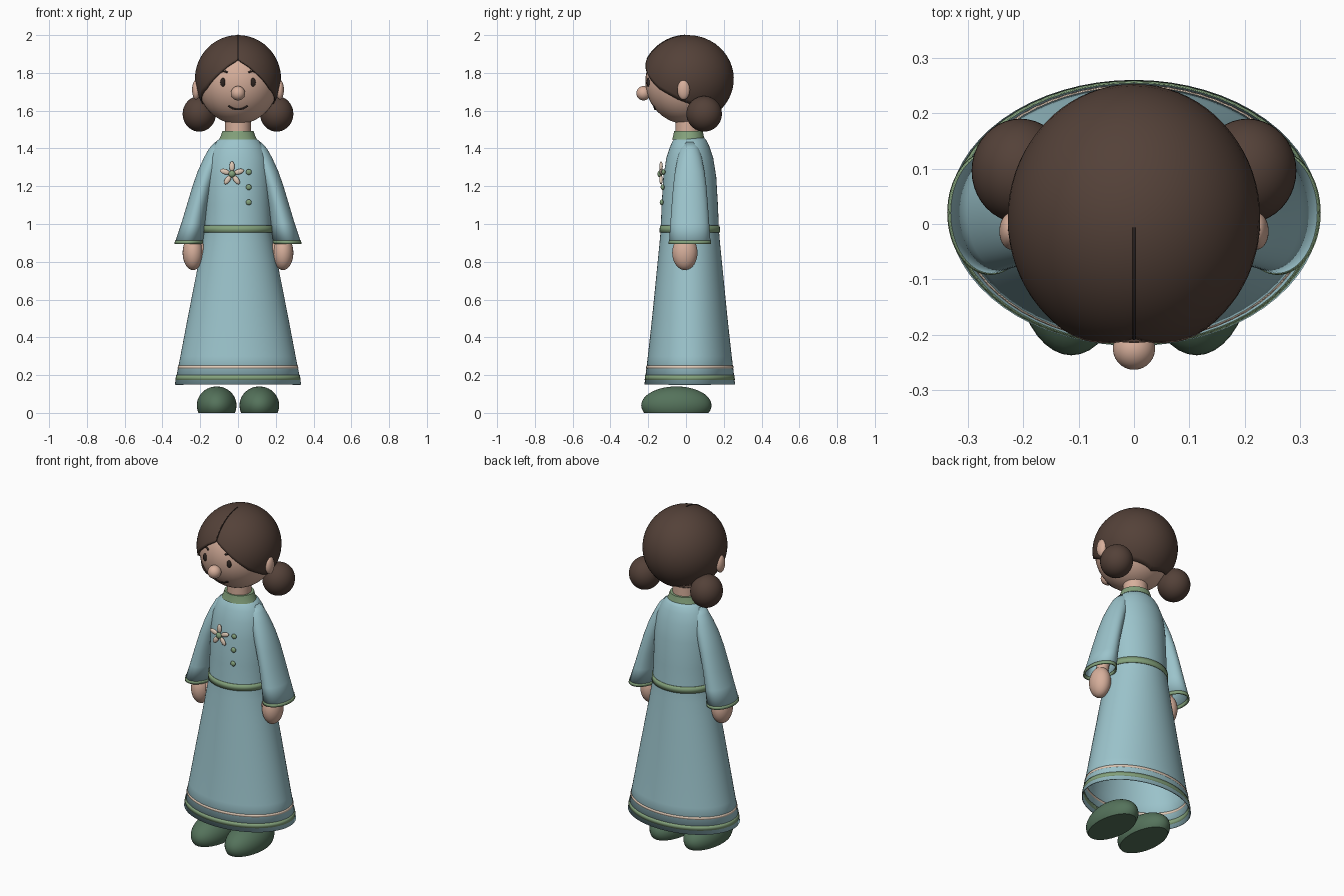
import bpy, bmesh
from math import sin, cos, pi, acos, sqrt, radians
from mathutils import Matrix, Vector

cube = bpy.data.objects.get("Cube")
if cube:
    bpy.data.objects.remove(cube, do_unlink=True)


def material(name, rgb):
    m = bpy.data.materials.new(name)
    m.use_nodes = True
    m.diffuse_color = (*rgb, 1)
    m.node_tree.nodes["Principled BSDF"].inputs["Base Color"].default_value = (*rgb, 1)
    return m


BLUE = material("dress blue", (.33, .55, .60))
SKIN = material("skin", (.68, .43, .33))
HAIR = material("brown hair", (.088, .053, .040))
SHOE = material("dark green", (.09, .17, .105))
TRIM = material("trim green", (.23, .36, .20))
CREAM = material("cream", (.75, .60, .48))
DARK = material("dark brown", (.026, .017, .014))
parts = []


def finish(name, bm, mat, thickness=0):
    me = bpy.data.meshes.new(name)
    bm.to_mesh(me)
    bm.free()
    me.materials.append(mat)
    ob = bpy.data.objects.new(name, me)
    bpy.context.collection.objects.link(ob)
    if thickness:
        mod = ob.modifiers.new("thickness", 'SOLIDIFY')
        mod.thickness = thickness
        mod.offset = -1
    parts.append(ob)
    return ob


def ball(name, center, radii, mat, turn=0, floor=None):
    """Ellipsoid, turned about y, optionally cut flat at a floor height."""
    bm = bmesh.new()
    m = Matrix.Translation(center) @ Matrix.Rotation(turn, 4, 'Y') @ Matrix.Diagonal((*radii, 1))
    bmesh.ops.create_uvsphere(bm, u_segments=40, v_segments=24, radius=1, matrix=m)
    if floor is not None:
        cut = bmesh.ops.bisect_plane(bm, geom=bm.verts[:] + bm.edges[:] + bm.faces[:],
                                     plane_co=(0, 0, floor), plane_no=(0, 0, -1), clear_outer=True)
        bmesh.ops.contextual_create(bm, geom=[g for g in cut["geom_cut"]
                                              if isinstance(g, bmesh.types.BMEdge)])
    return finish(name, bm, mat)


def loft(name, rows, mat, thickness=0, cap=False, seg=64):
    """Elliptical rings, bottom to top: (z, center x, center y, radius x, radius y)."""
    bm = bmesh.new()
    rings = [[bm.verts.new((cx + rx * cos(2 * pi * i / seg), cy + ry * sin(2 * pi * i / seg), z))
              for i in range(seg)] for z, cx, cy, rx, ry in rows]
    for a, b in zip(rings, rings[1:]):
        for i in range(seg):
            k = (i + 1) % seg
            bm.faces.new((a[i], a[k], b[k], b[i]))
    if cap:
        bm.faces.new(rings[-1])
    return finish(name, bm, mat, thickness)


def line(name, points, mat, radius):
    cu = bpy.data.curves.new(name, 'CURVE')
    cu.dimensions = '3D'
    cu.bevel_depth = radius
    cu.bevel_resolution = 3
    cu.use_fill_caps = True
    sp = cu.splines.new('POLY')
    sp.points.add(len(points) - 1)
    for p, co in zip(sp.points, points):
        p.co = (*co, 1)
    cu.materials.append(mat)
    ob = bpy.data.objects.new(name, cu)
    bpy.context.collection.objects.link(ob)


def lerp(table, t):
    """Piecewise linear lookup of (key, values...) rows."""
    for a, b in zip(table, table[1:]):
        if a[0] <= t <= b[0]:
            f = (t - a[0]) / (b[0] - a[0])
            return [u + (v - u) * f for u, v in zip(a[1:], b[1:])]


# Dress: radii by height
DRESS = [(.15, .335, .24), (.3, .305, .222), (.5, .267, .2), (.8, .208, .17), (.9, .189, .16),
         (.97, .177, .154), (1.1, .174, .149), (1.25, .17, .14), (1.35, .158, .124),
         (1.41, .134, .104), (1.44, .112, .09), (1.465, .08, .07)]
loft("dress", [(z, 0, .02, rx, ry) for z, rx, ry in DRESS], BLUE, .006)


def dress_band(name, low, high, mat, grow):
    rows = []
    for z in (low, high):
        rx, ry = lerp(DRESS, z)
        rows.append((z, 0, .02, rx + grow, ry + grow))
    loft(name, rows, mat, .008)


dress_band("hem_green_stripe", .174, .2, TRIM, .002)
dress_band("hem_cream_stripe", .236, .25, CREAM, .002)
dress_band("belt", .955, .992, TRIM, .005)

# Neck and collar
loft("collar", [(1.448, 0, .013, .1, .086), (1.47, 0, .013, .09, .08), (1.492, 0, .013, .083, .076)],
     TRIM, cap=True)
loft("neck", [(1.45, 0, .01, .068, .066), (1.6, 0, .01, .068, .066)], SKIN)

# Sleeves, hands and shoes on both sides
SLEEVE = [(.9, .26, .075, .11), (1.0, .238, .063, .103), (1.1, .214, .057, .096),
          (1.2, .187, .054, .088), (1.28, .16, .053, .078), (1.35, .131, .05, .064),
          (1.4, .108, .045, .05), (1.435, .085, .035, .03)]
for side, s in (("left", 1), ("right", -1)):
    loft(side + "_sleeve", [(z, s * x, .02, rx, ry) for z, x, rx, ry in SLEEVE], BLUE, .006)
    loft(side + "_cuff", [(z, s * x, .02, rx + .002, ry + .002)
                          for z in (.895, .913) for x, rx, ry in [lerp(SLEEVE, max(z, .9))]], TRIM, .009)
    loft(side + "_forearm", [(.87, s * .237, -.003, .035, .035), (1.1, s * .205, .015, .035, .035)],
         SKIN, seg=24)
    ball(side + "_hand", (s * .238, -.006, .848), (.055, .067, .092), SKIN)
    ball(side + "_thumb", (s * .192, -.015, .862), (.018, .024, .045), SKIN, s * .15)
    ball(side + "_shoe", (s * .113, -.051, .04), (.105, .186, .1), SHOE, floor=0)

# Flower and buttons on the chest
for k in range(3):
    ball("button", (.057, -.119 - .005 * k, 1.275 - .08 * k), (.015, .01, .015), TRIM)
fx, fy, fz = -.032, -.132, 1.265
for k in range(5):
    a = pi / 2 + k * 2 * pi / 5
    ball("petal", (fx + .039 * cos(a), fy, fz + .039 * sin(a)), (.027, .009, .014), CREAM, -a)
ball("flower_center", (fx, fy - .006, fz), (.018, .013, .018), TRIM)

# Head
HEAD, HEAD_R = Vector((0, 0, 1.755)), Vector((.215, .215, .225))
ball("head", HEAD, HEAD_R, SKIN)
ball("nose", (0, -.225, 1.692), (.038, .038, .038), SKIN)


def on_face(x, z, out=0):
    d = 1 - (x / HEAD_R.x) ** 2 - ((z - HEAD.z) / HEAD_R.z) ** 2
    return (x, HEAD.y - HEAD_R.y * sqrt(d) - out, z)


for side, s in (("left", 1), ("right", -1)):
    ball(side + "_ear", (s * .222, -.013, 1.71), (.021, .033, .052), SKIN)
    ball(side + "_eye", on_face(s * .08, 1.75), (.014, .009, .023), DARK)
    brow = [on_face(s * (.056 + .048 * t / 8), 1.797 + .012 * sin(pi * (.15 + .85 * t / 8)), .001)
            for t in range(9)]
    line(side + "_eyebrow", brow, DARK, .005)
line("mouth", [on_face(x, 1.607 + .018 * (x / .05) ** 2, .001)
               for x in [-.05 + .1 * t / 14 for t in range(15)]], DARK, .005)

# Hair cap: each meridian runs from the crown to an edge height set by its direction
CAP, CAP_R = Vector((0, .01, 1.768)), Vector((.228, .243, .232))
EDGE = [(0, 1.872), (15, 1.835), (30, 1.785), (50, 1.715), (75, 1.66), (100, 1.625), (180, 1.575)]


def on_hair(azimuth, polar):
    return CAP + Vector((CAP_R.x * sin(polar) * sin(azimuth),
                         -CAP_R.y * sin(polar) * cos(azimuth), CAP_R.z * cos(polar)))


def edge_polar(degrees):
    z = lerp(EDGE, min(degrees, 360 - degrees))[0]
    return acos((z - CAP.z) / CAP_R.z)


bm = bmesh.new()
SEG, RINGS = 72, 20
crown = bm.verts.new(on_hair(0, 0))
rings = [[bm.verts.new(on_hair(2 * pi * i / SEG, edge_polar(360 * i / SEG) * j / RINGS))
          for i in range(SEG)] for j in range(1, RINGS + 1)]
for i in range(SEG):
    k = (i + 1) % SEG
    bm.faces.new((crown, rings[0][i], rings[0][k]))
    for a, b in zip(rings, rings[1:]):
        bm.faces.new((a[i], b[i], b[k], a[k]))
finish("hair", bm, HAIR, .012)
line("hair_parting", [on_hair(0, edge_polar(0) * (.06 + .94 * t / 16)) for t in range(17)], DARK, .003)
for side, s in (("left", 1), ("right", -1)):
    ball(side + "_hair_bun", (s * .205, .096, 1.583), (.088, .094, .094), HAIR)

# Smooth shading with sharp creases kept
bpy.ops.object.select_all(action='DESELECT')
for ob in parts:
    ob.select_set(True)
bpy.context.view_layer.objects.active = parts[0]
bpy.ops.object.shade_smooth_by_angle(angle=radians(40))
